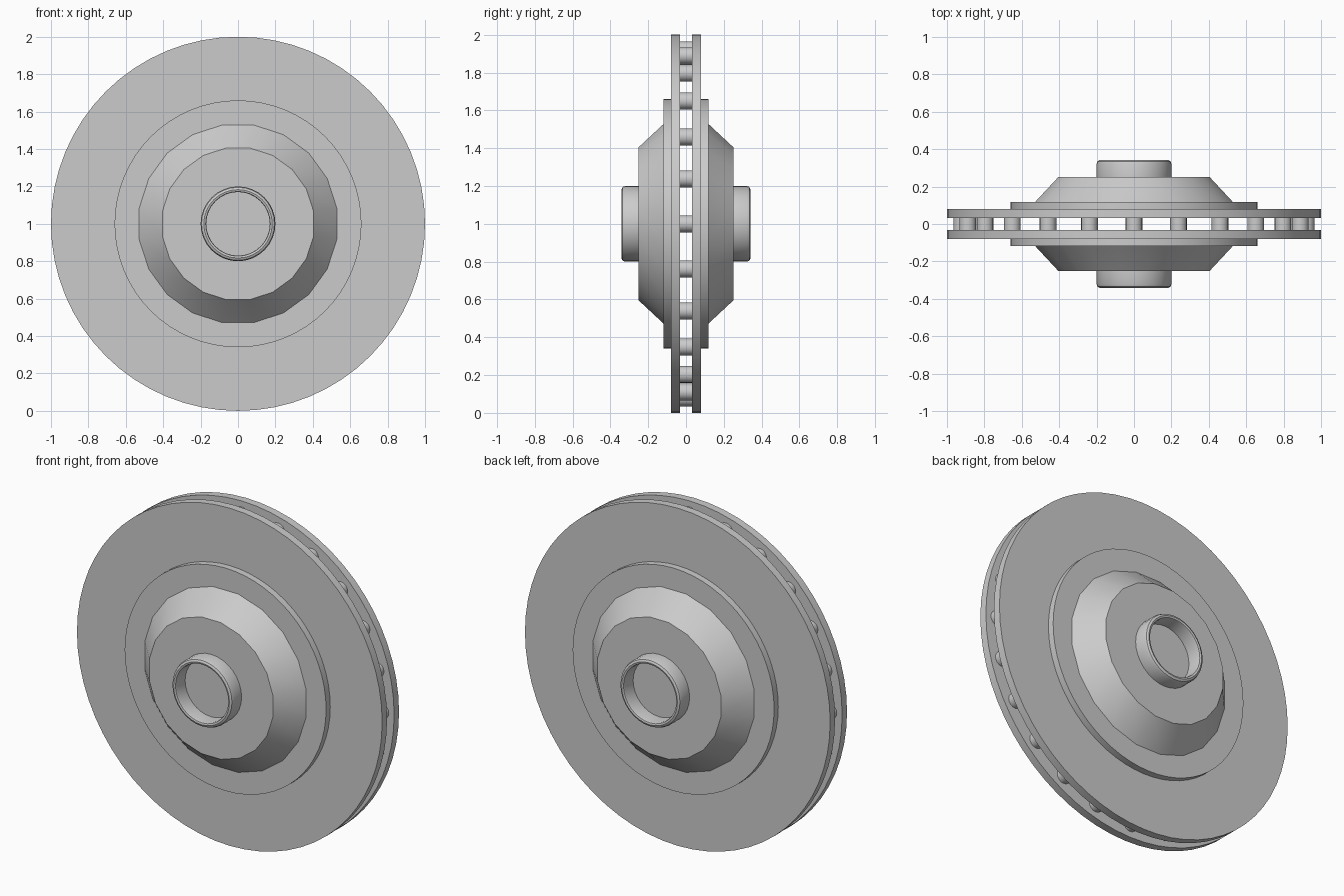
import bpy, bmesh, math

if "Cube" in bpy.data.objects:
    bpy.data.objects.remove(bpy.data.objects["Cube"])

CENTRE = 1.0   # height of the axle


def lathe(name, profile, sides, side=1, closed=False, half_turn=False):
    """Revolve (radius, y) points about the y axis; side=-1 builds the front copy."""
    bm = bmesh.new()
    off = 0.5 if half_turn else 0.0
    rings = []
    for r, y in profile:
        if r == 0:
            rings.append([bm.verts.new((0, y * side, CENTRE))])
            continue
        rings.append([bm.verts.new((r * math.cos(2 * math.pi * (i + off) / sides), y * side,
                                    CENTRE + r * math.sin(2 * math.pi * (i + off) / sides)))
                      for i in range(sides)])
    pairs = list(zip(rings, rings[1:]))
    if closed:
        pairs.append((rings[-1], rings[0]))
    for a, b in pairs:
        for i in range(sides):
            j = (i + 1) % sides
            if len(a) == 1:
                bm.faces.new((a[0], b[i], b[j]))
            elif len(b) == 1:
                bm.faces.new((a[i], a[j], b[0]))
            else:
                bm.faces.new((a[i], a[j], b[j], b[i]))
    finish(name, bm)


def finish(name, bm):
    bmesh.ops.recalc_face_normals(bm, faces=bm.faces[:])
    me = bpy.data.meshes.new(name)
    bm.to_mesh(me)
    bm.free()
    ob = bpy.data.objects.new(name, me)
    bpy.context.collection.objects.link(ob)
    bpy.ops.object.select_all(action='DESELECT')
    ob.select_set(True)
    bpy.context.view_layer.objects.active = ob
    bpy.ops.object.shade_smooth_by_angle(angle=math.radians(32))


for label, side in (("front", -1), ("back", 1)):
    # friction plate
    lathe(label + "_plate", [(0, 0.033), (1, 0.033), (1, 0.079), (0, 0.079)], 64, side)
    # raised mounting flange
    lathe(label + "_flange", [(0, 0.075), (0.66, 0.075), (0.66, 0.118), (0, 0.118)], 64, side)
    # tapered hub, slightly faceted
    lathe(label + "_hub", [(0, 0.11), (0.535, 0.11), (0.535, 0.118), (0.42, 0.24),
                           (0.41, 0.252), (0, 0.252)], 20, side, half_turn=True)
    # open sleeve with rounded rim
    lathe(label + "_sleeve", [(0.17, 0.245), (0.2, 0.245), (0.2, 0.322), (0.195, 0.335),
                              (0.183, 0.341), (0.173, 0.338), (0.17, 0.328)],
          32, side, closed=True)

# ring of spacer pins between the plates
bm = bmesh.new()
for k in range(24):
    a = 2 * math.pi * k / 24
    cx, cz = 0.92 * math.cos(a), CENTRE + 0.92 * math.sin(a)
    ends = [[bm.verts.new((cx + 0.045 * math.cos(math.pi * i / 8), y,
                           cz + 0.045 * math.sin(math.pi * i / 8))) for i in range(16)]
            for y in (-0.036, 0.036)]
    for i in range(16):
        j = (i + 1) % 16
        bm.faces.new((ends[0][i], ends[0][j], ends[1][j], ends[1][i]))
    bm.faces.new(ends[0])
    bm.faces.new(ends[1])
finish("spacer_pins", bm)
